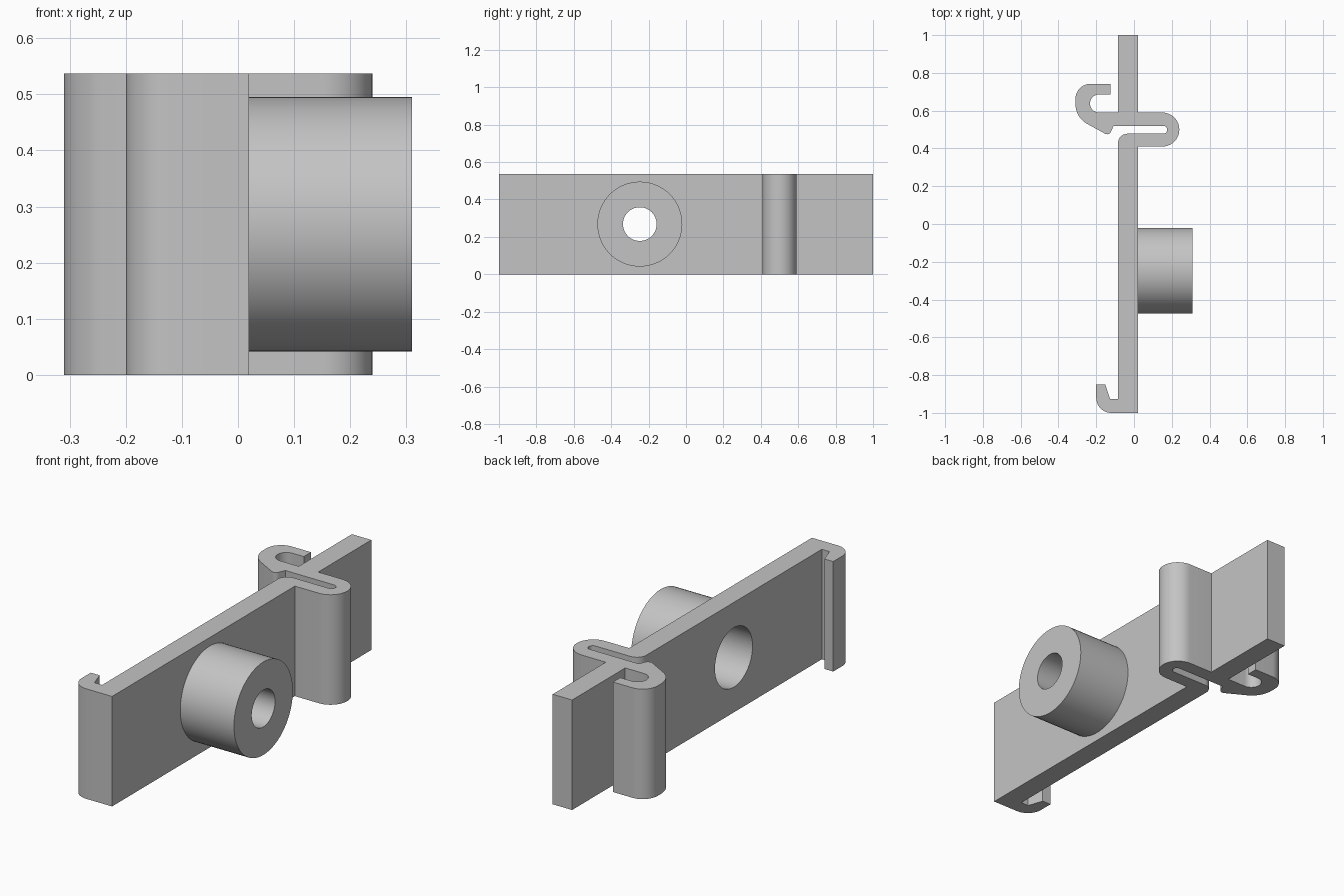
import bpy
import bmesh
from math import cos, sin, pi, radians
from mathutils import Matrix

if "Cube" in bpy.data.objects:
    bpy.data.objects.remove(bpy.data.objects["Cube"], do_unlink=True)

HEIGHT = 0.537
BACK, FACE = -0.085, 0.02        # plate thickness along x
BOSS_Y, BOSS_Z = -0.247, HEIGHT / 2

grey = bpy.data.materials.new("plain grey")
grey.use_nodes = True
grey.diffuse_color = (0.55, 0.55, 0.55, 1)
grey.node_tree.nodes["Principled BSDF"].inputs["Base Color"].default_value = grey.diffuse_color


def arc(cx, cy, r, start, end, steps=12):
    """Points on an arc, angles in degrees."""
    angles = [radians(start + (end - start) * i / steps) for i in range(steps + 1)]
    return [(cx + r * cos(a), cy + r * sin(a)) for a in angles]


def make_object(name, bm):
    bmesh.ops.recalc_face_normals(bm, faces=bm.faces)
    mesh = bpy.data.meshes.new(name)
    bm.to_mesh(mesh)
    bm.free()
    mesh.materials.append(grey)
    obj = bpy.data.objects.new(name, mesh)
    bpy.context.collection.objects.link(obj)
    return obj


def smooth(obj):
    bpy.ops.object.select_all(action='DESELECT')
    obj.select_set(True)
    bpy.context.view_layer.objects.active = obj
    bpy.ops.object.shade_smooth_by_angle(angle=radians(30))


def extrude_profile(name, points):
    bm = bmesh.new()
    face = bm.faces.new([bm.verts.new((x, y, 0)) for x, y in points])
    top = bmesh.ops.extrude_face_region(bm, geom=[face])
    verts = [v for v in top["geom"] if isinstance(v, bmesh.types.BMVert)]
    bmesh.ops.translate(bm, vec=(0, 0, HEIGHT), verts=verts)
    return make_object(name, bm)


def lathe_x(name, profile, sides=64):
    """Closed (x, radius) profile turned about the boss axis."""
    bm = bmesh.new()
    rings = [[bm.verts.new((x, BOSS_Y + r * cos(2 * pi * i / sides),
                            BOSS_Z + r * sin(2 * pi * i / sides)))
              for i in range(sides)] for x, r in profile]
    for a, b in zip(rings, rings[1:] + rings[:1]):
        for i in range(sides):
            j = (i + 1) % sides
            bm.faces.new((a[i], a[j], b[j], b[i]))
    return make_object(name, bm)


# Plate with end catch, folded spring and curled clip, as one outline
outline = [(FACE, -1)]
outline += [(FACE, 0.41)]
outline += arc(0.15, 0.50, 0.09, -90, 90, 20)            # outside of the fold
outline += [(FACE, 0.59), (FACE, 1), (BACK, 1), (BACK, 0.59)]
outline += arc(-0.185, 0.638, 0.048, 270, 90, 16)        # inside of the curl
outline += [(-0.125, 0.686), (-0.125, 0.742)]
outline += arc(-0.23, 0.662, 0.08, 90, 180)              # outside of the curl
outline += arc(-0.19, 0.635, 0.12, 180, 244)
outline += arc(-0.142, 0.497, 0.022, 244, 340, 8)        # release tip
outline += [(-0.108, 0.52)]
outline += arc(0.155, 0.499, 0.021, 90, -90)             # slot end
outline += arc(BACK + 0.05, 0.428, 0.05, 90, 180)
outline += [(BACK, -0.926), (-0.127, -0.926), (-0.152, -0.85), (-0.2, -0.85)]
outline += arc(-0.12, -0.92, 0.08, 180, 270)             # end catch corner
plate = extrude_profile("clip_plate", outline)

# Round recess through the plate
bm = bmesh.new()
bmesh.ops.create_cone(bm, cap_ends=True, segments=64, radius1=0.145, radius2=0.145, depth=0.4,
                      matrix=Matrix.Translation((0, BOSS_Y, BOSS_Z)) @ Matrix.Rotation(pi / 2, 4, 'Y'))
cutter = make_object("recess_cutter", bm)
cutter.hide_render = True
cut = plate.modifiers.new("recess", 'BOOLEAN')
cut.object = cutter
cut.solver = 'EXACT'
bpy.context.view_layer.objects.active = plate
bpy.ops.object.modifier_apply(modifier=cut.name)
bpy.data.objects.remove(cutter, do_unlink=True)
smooth(plate)

# Tubular boss with a stepped bore
boss = lathe_x("boss", [(FACE, 0.227), (0.31, 0.227), (0.31, 0.09),
                        (0.15, 0.09), (0.15, 0.145), (FACE, 0.145)])
smooth(boss)
